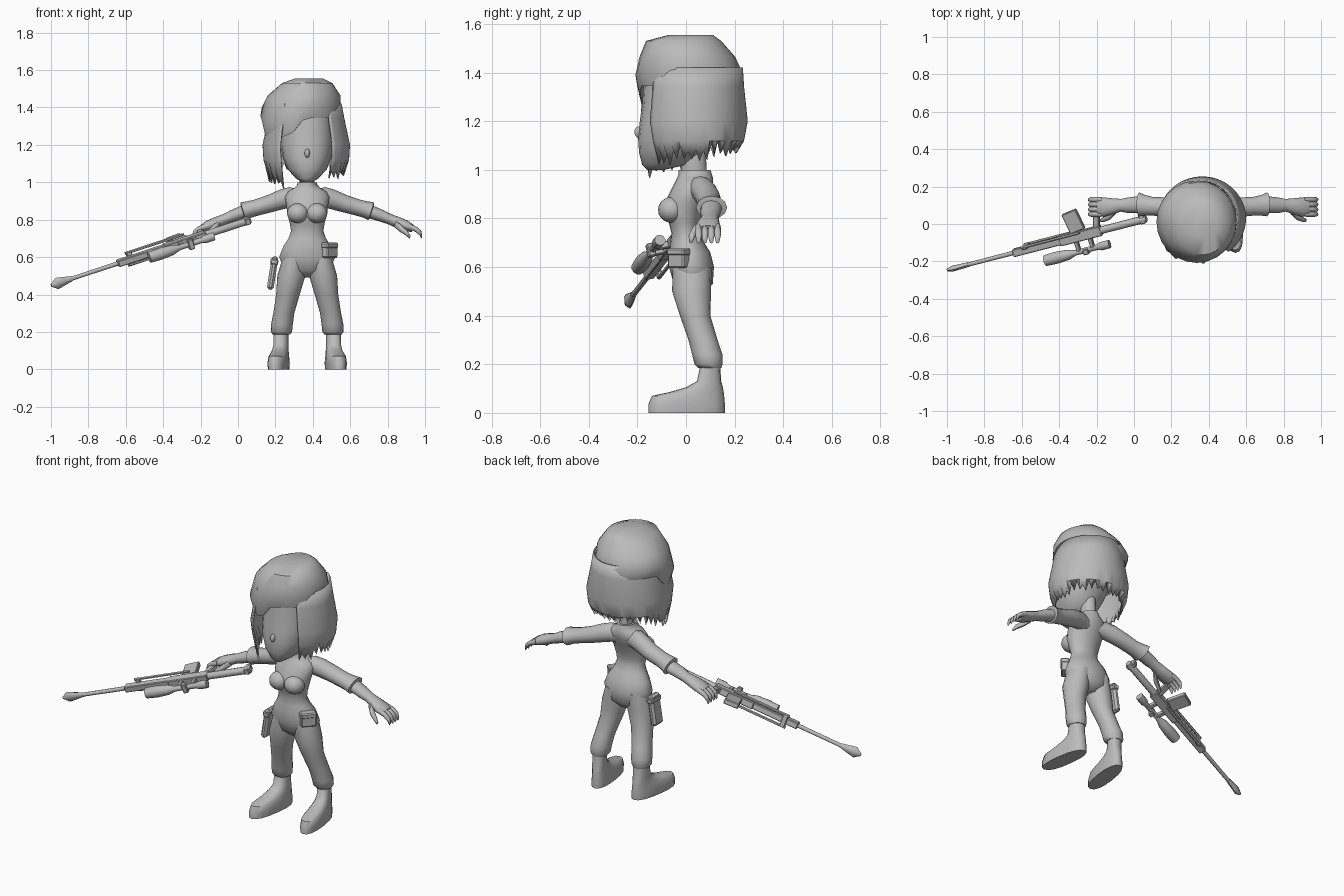
import bpy, bmesh, math, random
from mathutils import Vector, Matrix

old = bpy.data.objects.get("Cube")
if old:
    bpy.data.objects.remove(old, do_unlink=True)

random.seed(4)
MID = 0.37  # body symmetry plane
X, Y, Z = Vector((1, 0, 0)), Vector((0, 1, 0)), Vector((0, 0, 1))

grey = bpy.data.materials.new("plain_grey")
grey.use_nodes = True
grey.diffuse_color = (0.5, 0.5, 0.5, 1)
grey.node_tree.nodes["Principled BSDF"].inputs["Base Color"].default_value = grey.diffuse_color


def finish(name, bm, matrix=None, angle=50, closed=True):
    """Turn a bmesh into a named, shaded object."""
    if closed:
        bmesh.ops.recalc_face_normals(bm, faces=bm.faces)
    mesh = bpy.data.meshes.new(name)
    bm.to_mesh(mesh)
    bm.free()
    mesh.materials.append(grey)
    obj = bpy.data.objects.new(name, mesh)
    bpy.context.collection.objects.link(obj)
    if matrix:
        obj.matrix_world = matrix
    bpy.ops.object.select_all(action='DESELECT')
    obj.select_set(True)
    bpy.context.view_layer.objects.active = obj
    bpy.ops.object.shade_smooth_by_angle(angle=math.radians(angle))
    return obj


def loft(name, rings, u, v, sides=16, power=1, warp=None, matrix=None):
    """Skin ellipses; each ring is (centre, radius along u, radius along v)."""
    bm = bmesh.new()
    loops = []
    for index, (centre, ru, rv) in enumerate(rings):
        loop = []
        for k in range(sides):
            a = math.tau * k / sides
            c, s = math.cos(a), math.sin(a)
            c = math.copysign(abs(c) ** power, c)
            s = math.copysign(abs(s) ** power, s)
            p = Vector(centre) + u * ru * c + v * rv * s
            loop.append(bm.verts.new(warp(p, c, s, index) if warp else p))
        loops.append(loop)
    for low, high in zip(loops, loops[1:]):
        for k in range(sides):
            j = (k + 1) % sides
            bm.faces.new((low[k], low[j], high[j], high[k]))
    bm.faces.new(loops[0][::-1])
    bm.faces.new(loops[-1])
    return finish(name, bm, matrix)


def upright(name, rows, side=1, **options):
    """Stacked rings from rows of (z, x offset, half width, front y, back y)."""
    rings = [((MID + side * off, (front + back) / 2, z), rx, (back - front) / 2)
             for z, off, rx, front, back in rows]
    return loft(name, rings, X, Y, **options)


def box(name, size, matrix, bevel=0.006):
    bm = bmesh.new()
    bmesh.ops.create_cube(bm, size=1)
    bmesh.ops.scale(bm, vec=size, verts=bm.verts)
    bmesh.ops.bevel(bm, geom=bm.edges[:], offset=bevel, segments=1, affect='EDGES')
    return finish(name, bm, matrix, angle=30)


def ball(name, centre, scale):
    bm = bmesh.new()
    bmesh.ops.create_uvsphere(bm, u_segments=16, v_segments=10, radius=1)
    return finish(name, bm, Matrix.Translation(centre) @ Matrix.Diagonal((*scale, 1)))


# Torso with neck and collar
upright("torso", [
    (.49, 0, .04, 0, .07), (.53, 0, .12, -.05, .11), (.6, 0, .15, -.07, .115),
    (.66, 0, .126, -.07, .1), (.7, 0, .1, -.065, .075), (.74, 0, .086, -.06, .055),
    (.78, 0, .093, -.07, .055), (.83, 0, .106, -.09, .07), (.88, 0, .112, -.08, .09),
    (.92, 0, .12, -.06, .108), (.95, 0, .105, -.045, .112), (.97, 0, .07, -.035, .11),
    (.985, 0, .054, -.03, .105), (1, 0, .052, -.03, .1), (1.0, 0, .04, -.02, .085),
    (1.1, 0, .04, -.02, .08)], sides=20)

# Limbs and chest, built once per side
for side, tag in ((1, "left"), (-1, "right")):
    ball(tag + "_chest", (MID + side * .05, -.06, .835), (.058, .055, .053))

    upright(tag + "_trouser_leg", [
        (.6, .07, .06, -.055, .105), (.5, .085, .075, -.057, .103),
        (.4, .103, .063, -.025, .1), (.3, .125, .056, .01, .13),
        (.24, .135, .058, .025, .15), (.2, .138, .057, .035, .15),
        (.185, .138, .045, .05, .145)], side)

    def toe_out(p, c, s, index, side=side):
        return p + X * side * .13 * (.1 - p.y)

    upright(tag + "_boot", [
        (0, .14, .052, -.155, .16), (.035, .14, .054, -.155, .16),
        (.07, .14, .05, -.14, .157), (.085, .14, .046, -.07, .155),
        (.105, .14, .042, 0, .152), (.13, .14, .04, .045, .145),
        (.2, .14, .04, .06, .14)], side, power=.85, warp=toe_out)

    def limb(name, rows, sides=12, side=side):
        """Sideways tube from rows of (x offset, y, z, y radius, z radius)."""
        rings = [((MID + side * off, y, z), ry, rz) for off, y, z, ry, rz in rows]
        return loft(name, rings, Y, Vector((side * .3, 0, .95)), sides=sides)

    limb(tag + "_sleeve", [
        (.03, .05, .915, .045, .05), (.08, .06, .922, .05, .055),
        (.13, .075, .91, .052, .053), (.2, .09, .886, .052, .047),
        (.27, .095, .865, .05, .044), (.31, .1, .855, .055, .045),
        (.342, .105, .845, .064, .05), (.345, .105, .843, .045, .036)])
    limb(tag + "_forearm_and_palm", [
        (.33, .105, .845, .045, .036), (.4, .1, .82, .042, .032),
        (.44, .1, .803, .034, .028), (.48, .095, .787, .042, .03),
        (.53, .09, .768, .052, .028), (.565, .09, .752, .046, .02)])
    for k in range(4):
        y = .052 + k * .026
        limb(f"{tag}_finger_{k}", [
            (.54, y, .765, .013, .016), (.58, y, .75, .014, .014),
            (.605, y, .73, .013, .013), (.613, y, .705, .008, .008)], 8)
    limb(tag + "_thumb", [
        (.47, .07, .78, .02, .02), (.5, .04, .752, .018, .017),
        (.53, .025, .73, .014, .014), (.55, .02, .705, .008, .008)], 8)

# Head with nose
upright("face", [
    (1, 0, .025, -.16, -.09), (1.02, 0, .06, -.18, 0), (1.07, 0, .105, -.193, .06),
    (1.13, 0, .13, -.197, .1), (1.2, 0, .142, -.19, .14), (1.27, 0, .145, -.18, .16),
    (1.42, 0, .14, -.17, .15)], sides=20, power=.9)
ball("nose", (MID, -.192, 1.155), (.014, .02, .024))

# Bobbed hair: an open shell with a ragged lower edge
bm = bmesh.new()
columns, opening = 56, math.radians(37)
layers = [(1.42, .185, .2), (1.34, .2, .205), (1.2, .23, .22), (1.12, .225, .205)]
grid = []
for k in range(columns + 1):
    t = k / columns
    a = opening + t * (math.tau - 2 * opening)
    # The right front lock hangs lowest and furthest forward
    lock = max(0, (t - .78) / .22)
    shift = -.04 * lock
    tip = 1.045 - .02 * math.cos(math.tau * t) - .06 * lock
    if k % 2:
        tip += random.uniform(.03, .085)
    else:
        tip += random.uniform(-.01, .02)
    column = [bm.verts.new((MID - .005 + rx * math.sin(a),
                            .03 + shift - ry * math.cos(a), z))
              for z, rx, ry in layers + [(tip, .2, .175)]]
    grid.append(column)
for one, two in zip(grid, grid[1:]):
    for i in range(len(layers)):
        bm.faces.new((one[i], one[i + 1], two[i + 1], two[i]))
hair = finish("bobbed_hair", bm)
shell = hair.modifiers.new("thickness", 'SOLIDIFY')
shell.thickness = .008
shell.offset = 0


# Beret that sags over the right brow
def sag(p, c, s, index):
    lean = min(1, max(0, (-.77 * c - .64 * s - .6) / .27))
    return p - Z * lean * (.1, .1, .07, .02, 0, 0)[index]


loft("beret", [
    ((.35, .02, 1.36), .17, .17), ((.345, .018, 1.345), .205, .207),
    ((.335, .012, 1.4), .215, .22), ((.35, .005, 1.465), .197, .197),
    ((.37, -.01, 1.53), .135, .155), ((.38, .02, 1.555), .075, .09)],
    X, Y, sides=24, warp=sag)

# Hip pouch and holster
pouch_turn = Matrix.Translation((.49, -.03, .635)) @ Matrix.Rotation(math.radians(50), 4, 'Z')
box("hip_pouch", (.085, .045, .078), pouch_turn)
box("pouch_flap", (.09, .052, .03), pouch_turn @ Matrix.Translation((0, 0, .027)))
holster_turn = Matrix.Translation((.185, .03, .515)) @ Matrix.Rotation(math.radians(9), 4, 'Y')
box("holster", (.036, .085, .18), holster_turn, .012)
box("holster_strap", (.042, .09, .03), holster_turn @ Matrix.Translation((0, 0, .06)))

# Rifle frame: local x runs muzzle to butt, local z points to the scope
muzzle = Vector((-.995, -.245, .45))
along = (Vector((.07, .03, .8)) - muzzle).normalized()
up = Vector((.3, -.94, -.18))
up = (up - along * up.dot(along)).normalized()
across = up.cross(along)
rifle = Matrix.Translation(muzzle) @ Matrix((along, across, up)).transposed().to_4x4()


def turned(name, rows, y=0, z=0, sides=10):
    """Rifle part along the bore from rows of (x, half width, half height)."""
    return loft(name, [((x, y, z), w, h) for x, w, h in rows], Y, Z,
                sides=sides, matrix=rifle)


def rifle_box(name, size, place, tilt=0):
    turn = Matrix.Rotation(math.radians(tilt), 4, 'Y')
    return box(name, size, rifle @ Matrix.Translation(place) @ turn, .004)


turned("muzzle_brake", [(-.004, .008, .008), (.03, .032, .016),
                        (.06, .026, .015), (.12, .013, .013)], sides=8)
turned("barrel", [(.1, .011, .011), (.4, .012, .012)])
rifle_box("handguard", (.32, .036, .042), (.54, 0, 0))
rifle_box("receiver", (.24, .04, .055), (.77, 0, 0))
turned("stock_tube", [(.8, .02, .02), (1.14, .021, .021), (1.15, .018, .018)])
rifle_box("butt_plate", (.03, .036, .06), (1.13, 0, -.008))
rifle_box("magazine", (.085, .03, .115), (.755, 0, -.085), 8)
rifle_box("pistol_grip", (.035, .028, .09), (.88, 0, -.06), -18)
for y in (-.034, .034):
    turned("bipod_leg", [(.44, .008, .008), (.76, .008, .008), (.78, .006, .006)],
           y, -.022, 6)
rifle_box("bipod_mount", (.03, .08, .02), (.46, 0, -.02))

# Scope with mounts and turret
turned("scope", [(.536, .03, .03), (.6, .033, .033), (.67, .028, .028),
                 (.71, .015, .015), (.84, .015, .015), (.86, .023, .023),
                 (.91, .023, .023)], z=.084, sides=12)
for x in (.735, .815):
    rifle_box("scope_mount", (.022, .03, .06), (x, 0, .05))
rifle_box("scope_turret", (.03, .056, .03), (.775, 0, .09))
